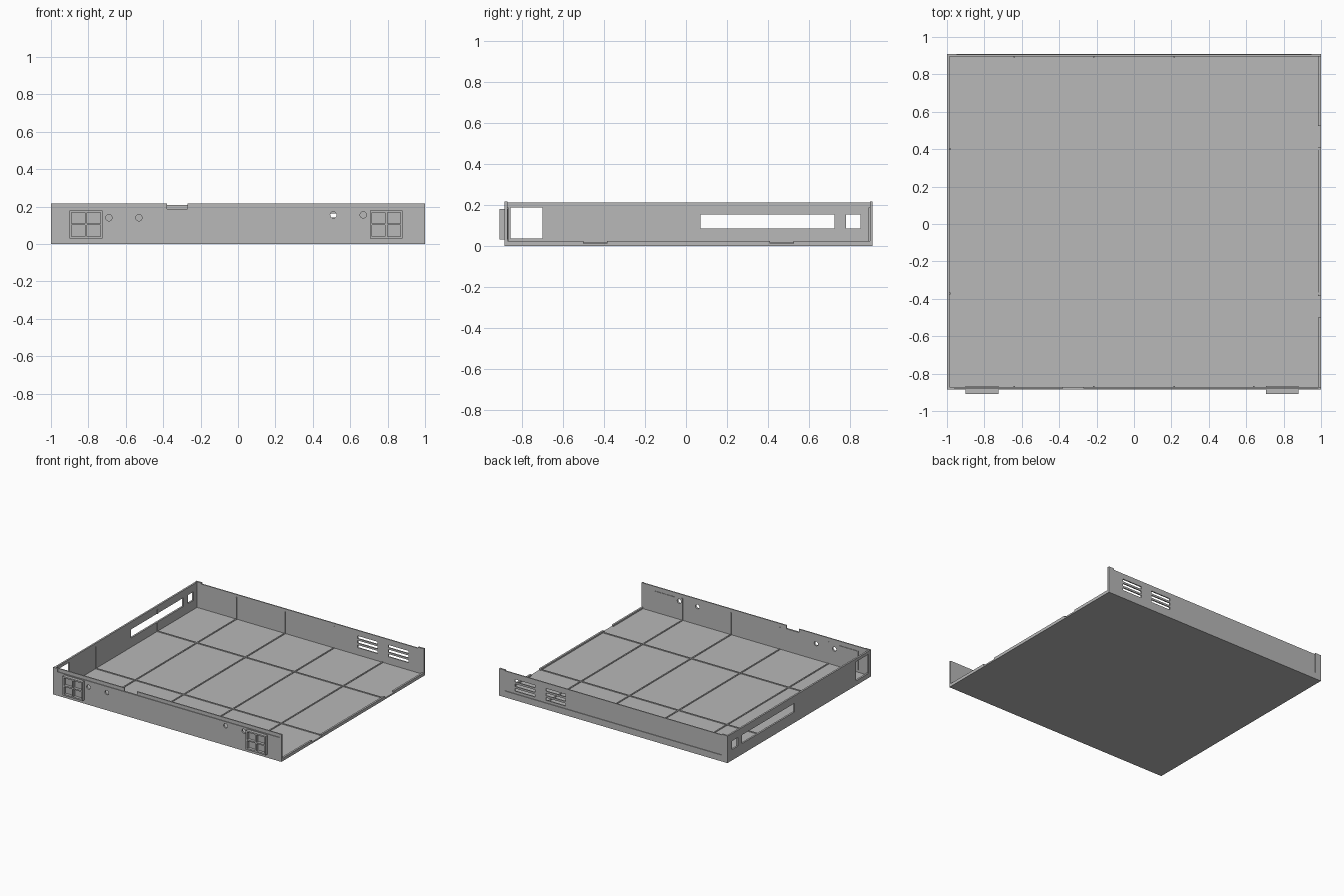
import bpy, bmesh
from mathutils import Matrix, Vector

cube = bpy.data.objects.get("Cube")
if cube:
    bpy.data.objects.remove(cube, do_unlink=True)

grey = bpy.data.materials.new("plain grey")
grey.use_nodes = True
colour = (0.48, 0.48, 0.48, 1)
grey.diffuse_color = colour
grey.node_tree.nodes["Principled BSDF"].inputs["Base Color"].default_value = colour


def make_object(name, bm):
    bmesh.ops.recalc_face_normals(bm, faces=bm.faces)
    mesh = bpy.data.meshes.new(name)
    bm.to_mesh(mesh)
    bm.free()
    mesh.materials.append(grey)
    obj = bpy.data.objects.new(name, mesh)
    bpy.context.collection.objects.link(obj)
    return obj


def box(name, x, y, z):
    """Box from (min, max) pairs."""
    size = Vector((x[1] - x[0], y[1] - y[0], z[1] - z[0]))
    mid = Vector((sum(x), sum(y), sum(z))) / 2
    bm = bmesh.new()
    bmesh.ops.create_cube(bm, matrix=Matrix.Translation(mid) @ Matrix.Diagonal(size).to_4x4())
    return make_object(name, bm)


def drill(x, z, radius, y):
    """Round cutter along y."""
    bm = bmesh.new()
    place = Matrix.Translation((x, y, z)) @ Matrix.Rotation(1.5708, 4, 'X')
    bmesh.ops.create_cone(bm, cap_ends=True, segments=24, radius1=radius,
                          radius2=radius, depth=0.1, matrix=place)
    return make_object("drill", bm)


def cut(obj, cutters):
    """Subtract each cutter, then remove it."""
    bpy.context.view_layer.objects.active = obj
    for cutter in cutters:
        mod = obj.modifiers.new("cut", 'BOOLEAN')
        mod.operation = 'DIFFERENCE'
        mod.solver = 'EXACT'
        mod.object = cutter
        bpy.ops.object.modifier_apply(modifier=mod.name)
        bpy.data.objects.remove(cutter, do_unlink=True)


# Overall levels of the tray
FRONT, BACK, TOP, FLOOR = -0.885, 0.91, 0.215, 0.012
WALL, RECESS = 0.014, 0.005
over = TOP + 0.05

# Floor and low sill on the open side, with two notches
box("floor", (-1, 1), (FRONT, BACK), (0, FLOOR))
sill = box("open_side_sill", (0.985, 1), (FRONT + WALL, BACK - WALL), (FLOOR, 0.024))
cut(sill, [box("notch", (0.9, 1.1), y, (0.005, 0.1)) for y in ((-0.5, -0.385), (0.41, 0.525))])

# Side wall with port openings
side = box("side_wall", (-1, -1 + WALL), (FRONT + WALL, BACK - WALL), (FLOOR, TOP - 0.003))
openings = [((-0.855, -0.7), (0.037, 0.187)),
            ((0.07, 0.725), (0.085, 0.153)),
            ((0.78, 0.85), (0.085, 0.153))]
cut(side, [box("opening", (-1.1, -0.9), y, z) for y, z in openings])

# Back wall with shallow outer recess, lowered middle and vents
back = box("back_wall", (-1, 1), (BACK - WALL, BACK), (FLOOR, TOP))
cutters = [box("recess", (-0.95, 0.95), (BACK - RECESS, BACK + 0.1), (0.05, over)),
           box("lowered", (-0.95, 0.95), (BACK - 0.1, BACK + 0.1), (0.207, over))]
for x in (0.42, 0.69):
    for row in range(3):
        z = 0.07 + row * 0.036
        cutters.append(box("vent", (x, x + 0.175), (BACK - 0.1, BACK + 0.1), (z, z + 0.021)))
cut(back, cutters)

# Front wall with lid step, cable notch and round holes
front = box("front_wall", (-1, 1), (FRONT, FRONT + WALL), (FLOOR, TOP))
cutters = [box("lid_step", (-0.96, 0.985), (FRONT - 0.1, FRONT + RECESS), (0.188, over)),
           box("cable_notch", (-0.38, -0.27), (FRONT - 0.1, FRONT + 0.1), (0.188, over))]
for x, z in ((-0.69, 0.14), (-0.53, 0.14), (0.51, 0.155), (0.67, 0.155)):
    cutters.append(drill(x, z, 0.017, FRONT))
cut(front, cutters)

# Four-cell socket blocks through the front wall
for side_name, x in (("right", -0.9), ("left", 0.705)):
    block = box(side_name + "_socket_block", (x, x + 0.175), (-0.91, -0.867), (0.03, 0.18))
    pockets = []
    for col in range(2):
        for row in range(2):
            px, pz = x + 0.011 + col * 0.082, 0.041 + row * 0.069
            pockets.append(box("pocket", (px, px + 0.071), (-1, -0.888), (pz, pz + 0.059)))
    cut(block, pockets)

# Thin seam ribs over the floor and up the walls
half, rise, rib_top = 0.005, 0.005, 0.187
for i, x in enumerate((-0.64, -0.215, 0.215, 0.64)):
    span = (x - half, x + half)
    box(f"floor_rib_long_{i}", span, (FRONT + WALL, BACK - WALL), (FLOOR, FLOOR + rise))
    box(f"front_rib_{i}", span, (FRONT + WALL, FRONT + WALL + rise), (FLOOR, rib_top))
    if x < 0.5:
        box(f"back_rib_{i}", span, (BACK - WALL - rise, BACK - WALL), (FLOOR, rib_top))
for i, y in enumerate((-0.372, 0.4)):
    span = (y - half, y + half)
    box(f"floor_rib_cross_{i}", (-1 + WALL, 0.99), span, (FLOOR, FLOOR + rise))
    inner = (-1 + WALL, -1 + WALL + rise)
    pieces = ((FLOOR, rib_top),) if y < 0 else ((FLOOR, 0.085), (0.153, rib_top))
    for j, z in enumerate(pieces):
        box(f"side_rib_{i}_{j}", inner, span, z)
